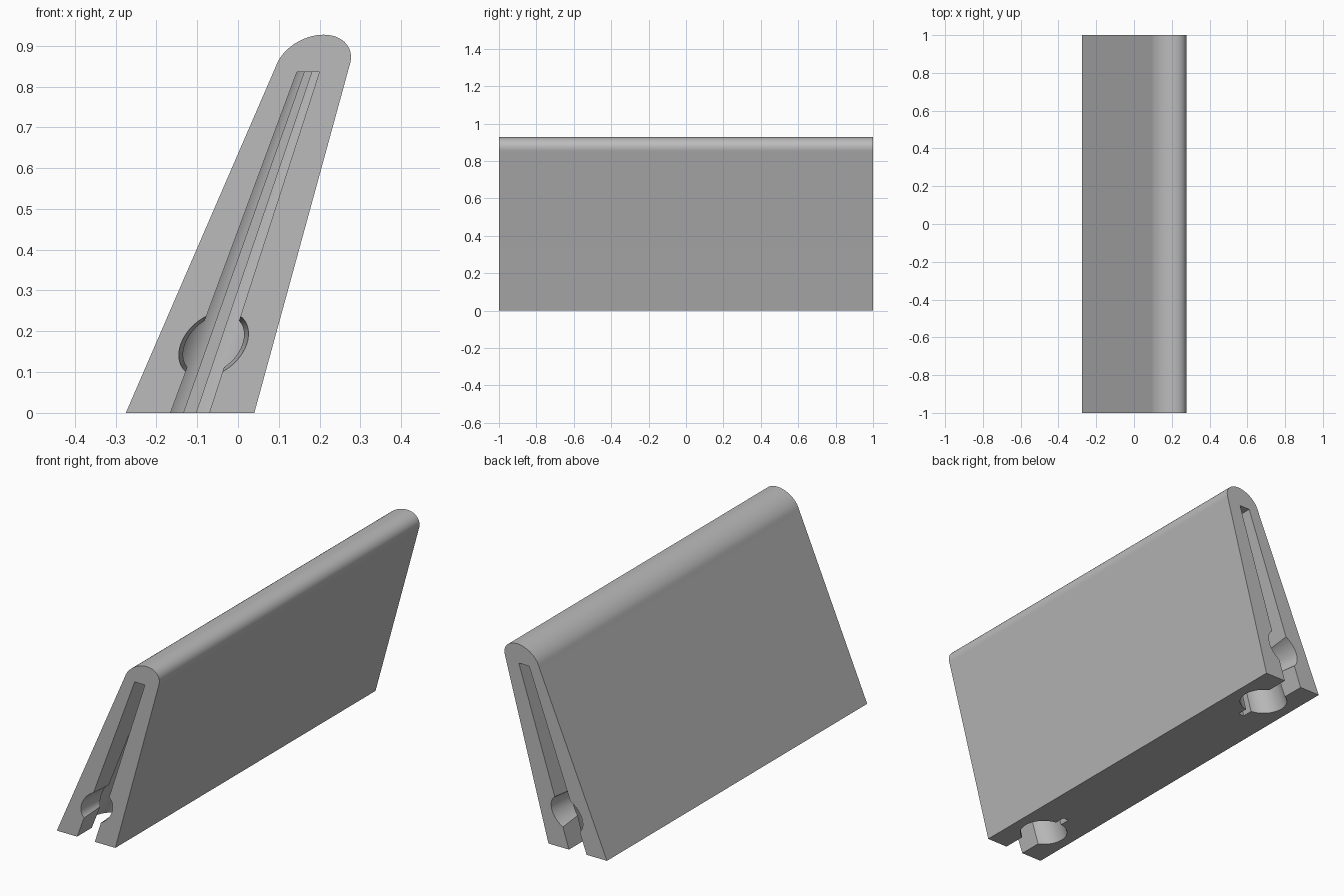
import bpy, bmesh, math

if "Cube" in bpy.data.objects:
    bpy.data.objects.remove(bpy.data.objects["Cube"], do_unlink=True)

LEAN = 0.347       # sideways lean per unit of height
AXIS_X = -0.118    # middle plane at the base
SLOT_TOP = 0.835

grey = bpy.data.materials.new("plain grey")
grey.use_nodes = True
colour = (0.5, 0.5, 0.5, 1)
grey.diffuse_color = colour
grey.node_tree.nodes["Principled BSDF"].inputs["Base Color"].default_value = colour


def loft(name, ring_a, ring_b):
    """Closed solid between two matching rings of points."""
    bm = bmesh.new()
    a = [bm.verts.new(p) for p in ring_a]
    b = [bm.verts.new(p) for p in ring_b]
    bm.faces.new(a)
    bm.faces.new(b)
    n = len(a)
    for i in range(n):
        j = (i + 1) % n
        bm.faces.new((a[i], a[j], b[j], b[i]))
    bmesh.ops.recalc_face_normals(bm, faces=bm.faces)
    mesh = bpy.data.meshes.new(name)
    bm.to_mesh(mesh)
    bm.free()
    mesh.materials.append(grey)
    obj = bpy.data.objects.new(name, mesh)
    bpy.context.collection.objects.link(obj)
    return obj


# Leaning, tapered body with a rounded top edge
profile = [(-0.275, 0), (0.04, 0)]
for i in range(33):
    t = math.pi * i / 32
    h = 0.077 * math.sin(t)
    profile.append((0.183 + 0.09 * math.cos(t) + LEAN * h, 0.85 + h))
body = loft("clip_body", [(x, -1, z) for x, z in profile],
            [(x, 1, z) for x, z in profile])


def keyhole(z, end):
    """Plan outline: open mouth, round chamber and narrow relief slit."""
    s = 1 - 0.42 * z / SLOT_TOP
    r, mouth, slit = 0.108 * s, 0.0475 * s, 0.015 * s
    middle, deep = 0.21, 0.21 + 0.16 * s
    half = [(mouth, -0.05)]
    a0, a1 = math.asin(mouth / r), math.pi - math.asin(slit / r)
    for i in range(25):
        a = a0 + (a1 - a0) * i / 24
        half.append((r * math.sin(a), middle - r * math.cos(a)))
    half.append((slit, deep))
    outline = half + [(-u, d) for u, d in reversed(half)]
    return [(AXIS_X + LEAN * z + u, end * (1 - d), z) for u, d in outline]


def port(depth, r, end):
    """Leaning circle for the hole through an end face."""
    ring = []
    for i in range(48):
        a = math.tau * i / 48
        z = 0.168 + r * math.sin(a)
        ring.append((AXIS_X + LEAN * z + r * math.cos(a), end * (1 - depth), z))
    return ring


# Matching keyhole slots and round ports at both ends
for end, label in ((-1, "front"), (1, "back")):
    cutters = (
        loft(label + "_slot_cutter", keyhole(-0.05, end), keyhole(SLOT_TOP, end)),
        loft(label + "_port_cutter", port(-0.03, 0.083, end), port(0.2, 0.066, end)),
    )
    for cutter in cutters:
        cutter.hide_render = True
        cut = body.modifiers.new(cutter.name, 'BOOLEAN')
        cut.operation = 'DIFFERENCE'
        cut.solver = 'EXACT'
        cut.object = cutter

# Apply the cuts, drop the helpers and smooth the round surfaces
bpy.context.view_layer.objects.active = body
body.select_set(True)
for mod in list(body.modifiers):
    cutter = mod.object
    bpy.ops.object.modifier_apply(modifier=mod.name)
    bpy.data.objects.remove(cutter, do_unlink=True)
bpy.ops.object.select_all(action='DESELECT')
body.select_set(True)
bpy.ops.object.shade_smooth_by_angle(angle=math.radians(30))
